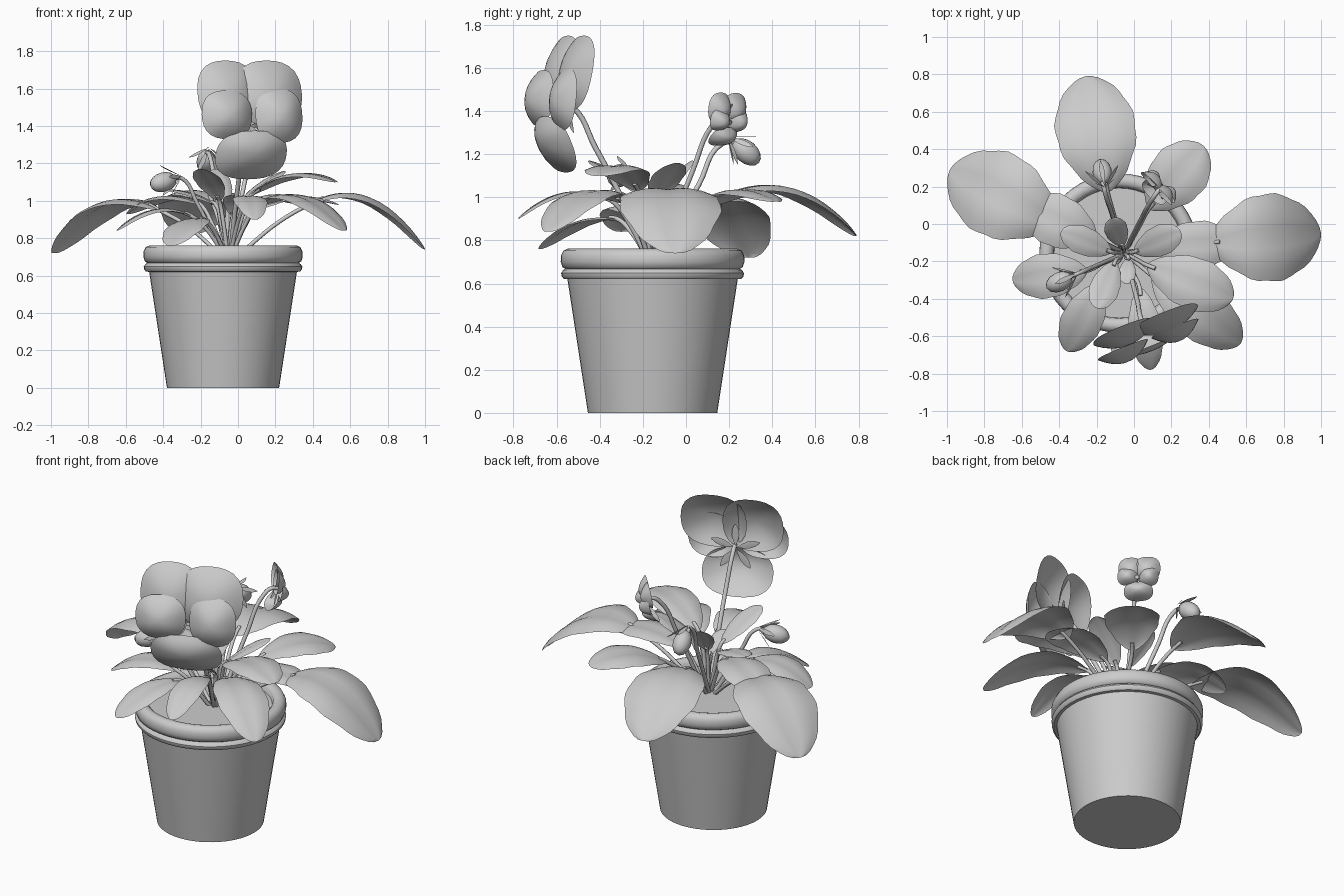
import bpy, bmesh, math
from mathutils import Vector, Matrix

cube = bpy.data.objects.get("Cube")
if cube:
    bpy.data.objects.remove(cube, do_unlink=True)

# One plain grey material
grey = bpy.data.materials.new("plain_grey")
grey.use_nodes = True
grey.diffuse_color = (0.6, 0.6, 0.6, 1)
bsdf = next(n for n in grey.node_tree.nodes if n.type == 'BSDF_PRINCIPLED')
bsdf.inputs["Base Color"].default_value = (0.6, 0.6, 0.6, 1)


def finish(obj, angle=40):
    """Give the object its material and smooth shading."""
    obj.data.materials.append(grey)
    bpy.ops.object.select_all(action='DESELECT')
    obj.select_set(True)
    bpy.context.view_layer.objects.active = obj
    bpy.ops.object.shade_smooth_by_angle(angle=math.radians(angle))
    return obj


def from_bmesh(name, bm, angle=40):
    mesh = bpy.data.meshes.new(name)
    bm.to_mesh(mesh)
    bm.free()
    obj = bpy.data.objects.new(name, mesh)
    bpy.context.collection.objects.link(obj)
    return finish(obj, angle)


def lathe(name, profile, centre, segments=48):
    """Spin an (r, z) profile about a vertical axis."""
    bm = bmesh.new()
    vs = [bm.verts.new((r, 0, z)) for r, z in profile]
    edges = [bm.edges.new(p) for p in zip(vs, vs[1:])]
    bmesh.ops.spin(bm, geom=vs + edges, cent=(0, 0, 0), axis=(0, 0, 1),
                   angle=2 * math.pi, steps=segments)
    bmesh.ops.remove_doubles(bm, verts=bm.verts, dist=1e-4)
    bmesh.ops.recalc_face_normals(bm, faces=bm.faces)
    bmesh.ops.translate(bm, verts=bm.verts, vec=centre)
    return from_bmesh(name, bm)


def tube(name, points, radius):
    """Round stem through a few points."""
    curve = bpy.data.curves.new(name, 'CURVE')
    curve.dimensions = '3D'
    curve.bevel_depth = radius
    curve.bevel_resolution = 2
    curve.resolution_u = 6
    curve.use_fill_caps = True
    spline = curve.splines.new('BEZIER')
    spline.bezier_points.add(len(points) - 1)
    for bp, p in zip(spline.bezier_points, points):
        bp.co = p
        bp.handle_left_type = bp.handle_right_type = 'AUTO'
    obj = bpy.data.objects.new(name, curve)
    bpy.context.collection.objects.link(obj)
    bpy.ops.object.select_all(action='DESELECT')
    obj.select_set(True)
    bpy.context.view_layer.objects.active = obj
    bpy.ops.object.convert(target='MESH')
    return finish(bpy.context.object, 60)


def blade(name, base, tip, rise, width, up=(0, 0, 1), rows=20, cols=8, blunt=0.47, scallop=0.025):
    """Leaf sheet: spine arching from base to tip, rounded outline."""
    base, tip, up = Vector(base), Vector(tip), Vector(up)
    bm = bmesh.new()
    grid = []
    for i in range(rows + 1):
        # Rows bunch up at both ends so the outline stays round
        t = 0.5 - 0.5 * math.cos(math.pi * i / rows)
        p = base.lerp(tip, t) + up * 4 * rise * t * (1 - t)
        tangent = (tip - base + up * 4 * rise * (1 - 2 * t)).normalized()
        side = tangent.cross(up).normalized()
        normal = side.cross(tangent)
        half = width / 2 * max(0.0, math.sin(math.pi * t ** 1.2)) ** blunt
        half *= 1 + scallop * math.sin(i * 1.7)
        row = []
        for j in range(cols + 1):
            u = 2 * j / cols - 1
            # Shallow midrib groove with drooping edges
            lift = half * (0.22 * abs(u) - 0.34 * u * u)
            row.append(bm.verts.new(p + side * half * u + normal * lift))
        grid.append(row)
    for a, b in zip(grid, grid[1:]):
        for j in range(cols):
            bm.faces.new((a[j], a[j + 1], b[j + 1], b[j]))
    bmesh.ops.remove_doubles(bm, verts=bm.verts, dist=1e-4)
    return from_bmesh(name, bm, 60)


def leaf(name, base, tip, rise, width):
    """Blade with a stalk growing from the crown of the plant."""
    blade(name, base, tip, rise, width)
    crown, b = Vector((-0.05, -0.155, 0.71)), Vector(base)
    start = crown.lerp(b, 0.12)
    start.z = crown.z
    joint = start.lerp(b, 0.55) + Vector((0, 0, 0.025))
    inner = b.lerp(Vector(tip), 0.1) + Vector((0, 0, 0.36 * rise))
    tube(name + "_stalk", [start, joint, b, inner], 0.011)


def petal(name, m, x, y, z, rx, rz, lean, cup, rings=5, segs=28):
    """Domed petal facing local -y."""
    bm = bmesh.new()
    prev = None
    hub = bm.verts.new(m @ Vector((x, y, z)))
    for k in range(1, rings + 1):
        r = k / rings
        ring = []
        for s in range(segs):
            a = 2 * math.pi * s / segs
            # Slightly squared outline
            rr = r * (1 + 0.07 * math.sin(2 * a) ** 2)
            dx, dz = rx * rr * math.cos(a), rz * rr * math.sin(a)
            ring.append(bm.verts.new(
                m @ Vector((x + dx, y + cup * r * r + lean * dz, z + dz))))
        for s in range(segs):
            n = (s + 1) % segs
            if prev:
                bm.faces.new((prev[s], ring[s], ring[n], prev[n]))
            else:
                bm.faces.new((hub, ring[s], ring[n]))
        prev = ring
    return from_bmesh(name, bm, 60)


def sepals(name, m, length, forward):
    """Five pointed sepals around the back of a flower or bud."""
    back = m.to_3x3() @ Vector((0, 1, 0))
    for k in range(5):
        a = 2 * math.pi * (k + 0.25) / 5
        out = Vector((math.cos(a), 0, math.sin(a))) * length
        blade(f"{name}_sepal_{k + 1}", m @ (out * 0.05 + Vector((0, 0.11, 0))),
              m @ (out + Vector((0, 0.11 - forward, 0))), 0, length * 0.3 * m.to_scale()[0],
              up=back, rows=6, cols=2, blunt=0.9, scallop=0)


def frame(loc, yaw, pitch=0, scale=1):
    return (Matrix.Translation(loc) @ Matrix.Rotation(math.radians(yaw), 4, 'Z')
            @ Matrix.Rotation(math.radians(pitch), 4, 'X') @ Matrix.Scale(scale, 4))


def flower(name, m, cup, sepal_length):
    shapes = {"top_right": (-0.105, 0.055, 0.155, 0.175, 0.175, 0.2),
              "top_left": (0.125, 0.04, 0.155, 0.19, 0.175, 0.2),
              "side_right": (-0.145, -0.03, 0.04, 0.145, 0.13, 0.1),
              "side_left": (0.155, -0.03, 0.035, 0.135, 0.145, 0.1),
              "bottom": (0.0, -0.015, -0.175, 0.205, 0.13, -0.4)}
    for part, s in shapes.items():
        petal(f"{name}_{part}_petal", m, *s, cup)
    sepals(name, m, sepal_length, 0.0)


def bud(name, m):
    bm = bmesh.new()
    bmesh.ops.create_uvsphere(bm, u_segments=12, v_segments=8, radius=1,
                              matrix=m @ Matrix.Diagonal((0.052, 0.078, 0.052, 1)))
    from_bmesh(name, bm, 60)
    sepals(name, m, 0.095, 0.11)


# Pot and soil
CENTRE = (-0.08, -0.155, 0)
lathe("pot", [(0, 0), (0.30, 0), (0.395, 0.62), (0.412, 0.622), (0.422, 0.633),
              (0.424, 0.648), (0.415, 0.662), (0.405, 0.668), (0.418, 0.676),
              (0.426, 0.70), (0.425, 0.73), (0.414, 0.752), (0.392, 0.762),
              (0.368, 0.757), (0.352, 0.742), (0.345, 0.70)], CENTRE)
lathe("soil", [(0.347, 0.715), (0, 0.725)], CENTRE)

# Grown leaves: blade base, tip, arch height, width
LEAVES = {
    "back_leaf": ((-.14, .17, 1.0), (-.26, .79, .82), .125, .43),
    "right_leaf": ((-.42, 0, .95), (-.985, .29, .72), .145, .46),
    "left_leaf": ((.40, -.10, .99), (1.0, -.05, .74), .145, .47),
    "back_left_leaf": ((.08, .08, .95), (.37, .42, .98), .065, .31),
    "side_left_leaf": ((.10, -.12, .96), (.54, -.10, .98), .05, .25),
    "upper_left_leaf": ((.07, -.22, 1.03), (.53, -.40, 1.10), .075, .28),
    "front_left_leaf": ((.10, -.28, .97), (.57, -.64, .84), .115, .29),
    "front_leaf": ((.03, -.34, .98), (.09, -.78, .90), .08, .18),
    "front_right_leaf": ((-.18, -.32, .90), (-.36, -.68, .76), .05, .22),
    "low_right_leaf": ((-.25, -.25, .92), (-.65, -.30, .84), .07, .24),
    "inner_right_leaf": ((-.20, -.08, .98), (-.59, .10, .93), .065, .28)}
for name, shape in LEAVES.items():
    leaf(name, *shape)

# Young leaves in the middle: base and tip, slender and nearly straight
YOUNG = {
    "young_right_leaf": ((-.12, -.15, .98), (-.39, -.04, 1.06)),
    "young_left_leaf": ((0, -.15, .98), (.25, -.04, 1.16)),
    "young_front_leaf": ((-.10, -.20, 1.0), (-.20, -.45, 1.17)),
    "young_back_leaf": ((-.06, -.12, .98), (-.12, .03, 1.17)),
    "sprout_leaf": ((-.03, -.18, .92), (-.04, -.32, 1.03))}
for name, (base, tip) in YOUNG.items():
    leaf(name, base, tip, 0.02, 0.5 * (Vector(tip) - Vector(base)).length)

# Large open flower
flower("flower", frame((0.09, -0.655, 1.42), 22), 0.07, 0.15)
tube("flower_stem", [(-.04, -.17, .71), (-.01, -.30, 1.0), (.02, -.42, 1.23),
                     (.045, -.53, 1.42), (.065, -.575, 1.43)], 0.013)

# Half-open flower at the back
flower("small_flower", frame((0.16, 0.22, 1.33), 135, 20, 0.40), 0.14, 0.24)
tube("small_flower_stem", [(-.04, -.13, .71), (.04, .03, 1.12), (.09, .12, 1.33),
                           (.12, .165, 1.365), (.15, .205, 1.345)], 0.012)

# Closed buds on bent stems
bud("back_bud", frame((-0.17, 0.28, 1.21), 190, 40))
tube("back_bud_stem", [(-.07, -.13, .71), (-.12, .06, 1.06), (-.155, .17, 1.25),
                       (-.17, .24, 1.25)], 0.012)
bud("side_bud", frame((-0.40, -0.31, 1.10), -65, 15))
tube("side_bud_stem", [(-.08, -.17, .71), (-.22, -.23, .99), (-.30, -.265, 1.12),
                       (-.35, -.285, 1.12)], 0.011)
